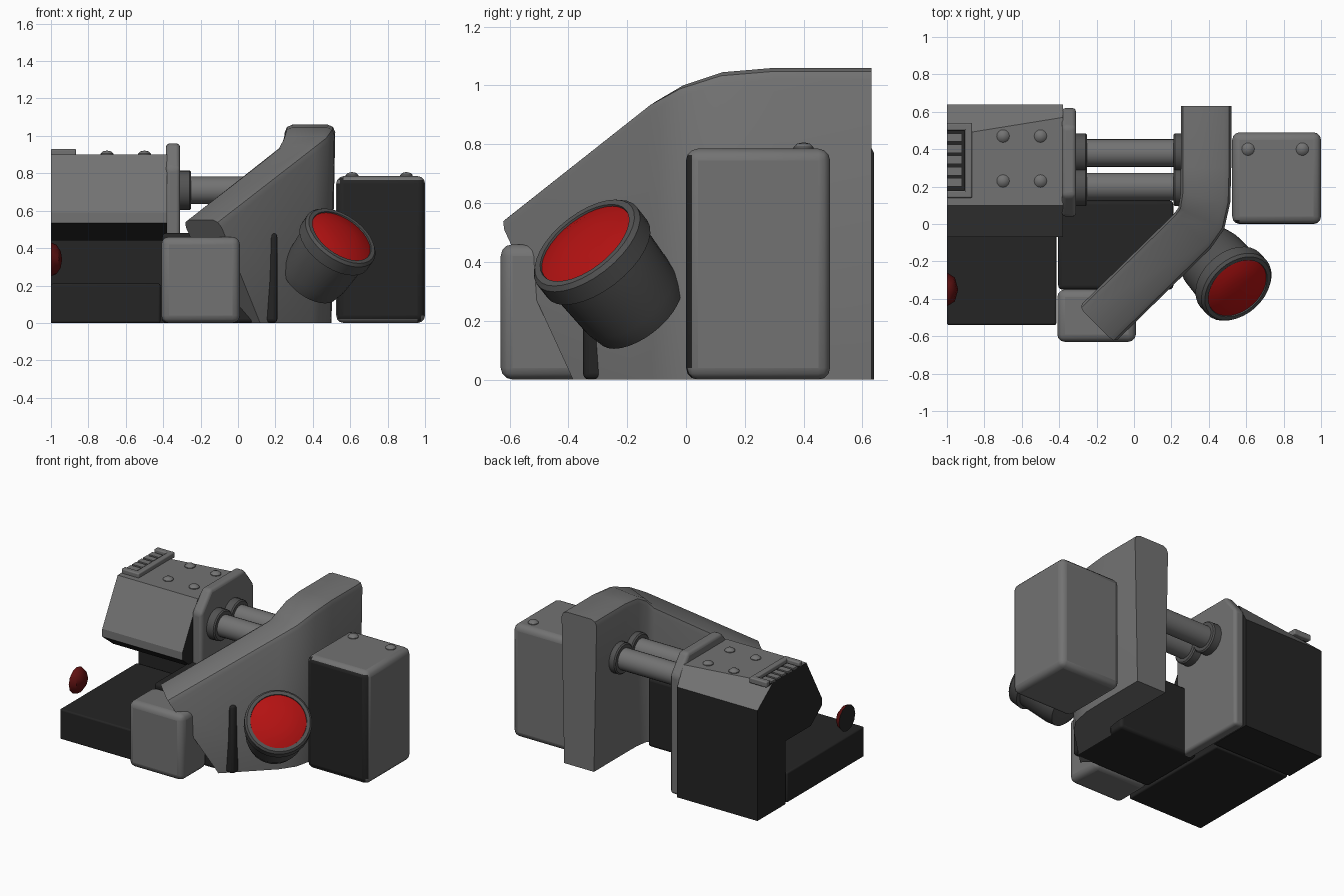
import bpy, bmesh
from math import sin, cos, pi, radians
from mathutils import Vector, Matrix

if "Cube" in bpy.data.objects:
    bpy.data.objects.remove(bpy.data.objects["Cube"])


def material(name, rgb):
    m = bpy.data.materials.new(name)
    m.use_nodes = True
    m.diffuse_color = (*rgb, 1)
    m.node_tree.nodes["Principled BSDF"].inputs["Base Color"].default_value = (*rgb, 1)
    return m


GREY = material("grey metal", (.17, .17, .17))
DARK = material("dark grey metal", (.085, .085, .085))
BLACK = material("black metal", (.018, .018, .018))
RED = material("red glass", (.45, .006, .006))
DEEP = material("dark red glass", (.12, .006, .006))


def finish(name, bm, mats, bevel=0, smooth=True, rule=None):
    """Turn a bmesh into an object; rule(face) picks the material slot."""
    bmesh.ops.recalc_face_normals(bm, faces=bm.faces[:])
    bm.normal_update()
    if rule:
        for f in bm.faces:
            f.material_index = int(rule(f))
    me = bpy.data.meshes.new(name)
    bm.to_mesh(me)
    bm.free()
    ob = bpy.data.objects.new(name, me)
    bpy.context.collection.objects.link(ob)
    for m in mats:
        me.materials.append(m)
    if bevel:
        mod = ob.modifiers.new("bevel", 'BEVEL')
        mod.width, mod.segments = bevel, 3
        mod.limit_method = 'ANGLE'
    if smooth:
        bpy.ops.object.select_all(action='DESELECT')
        ob.select_set(True)
        bpy.context.view_layer.objects.active = ob
        bpy.ops.object.shade_smooth_by_angle(angle=radians(35))
    return ob


def box(name, lo, hi, mats, bevel=0, rule=None):
    bm = bmesh.new()
    bmesh.ops.create_cube(bm, size=1)
    for v in bm.verts:
        v.co = [a + (b - a) * (c + .5) for a, b, c in zip(lo, hi, v.co)]
    return finish(name, bm, mats, bevel, bevel > 0, rule)


def skin(rings, closed_ends=True):
    """Bridge equal rings of points into a tube."""
    bm = bmesh.new()
    vs = [[bm.verts.new(p) for p in r] for r in rings]
    n = len(vs[0])
    for a, b in zip(vs, vs[1:]):
        for i in range(n):
            j = (i + 1) % n
            bm.faces.new((a[i], a[j], b[j], b[i]))
    if closed_ends:
        bm.faces.new(vs[0])
        bm.faces.new(vs[-1])
    return bm


def lathe(name, profile, centre, axis, mat, sides=32):
    """Spin (radius, height) points round an axis."""
    rings = [[(r * cos(2 * pi * k / sides), r * sin(2 * pi * k / sides), h)
              for k in range(sides)] for r, h in profile]
    bm = skin(rings, False)
    bmesh.ops.remove_doubles(bm, verts=bm.verts[:], dist=1e-5)
    turn = Vector(axis).to_track_quat('Z', 'Y').to_matrix().to_4x4()
    bm.transform(Matrix.Translation(centre) @ turn)
    return finish(name, bm, [mat])


def rod(name, start, axis, radius, length, mat):
    c = .008
    lathe(name, [(0, 0), (radius, 0), (radius, length - c), (radius - c, length), (0, length)],
          start, axis, mat, 24)


# Machine body: overhanging head on a rear column
section = [(.64, 0), (.64, .77), (.57, .9), (.1, .9), (-.07, .59), (-.07, .535),
           (.05, .44), (.33, .44), (.33, 0)]
left_end = [(y - (.1 if i == 2 else 0), z) for i, (y, z) in enumerate(section)]
body = skin([[(-1, y, z) for y, z in left_end], [(-.38, y, z) for y, z in section]])
finish("machine_body", body, [BLACK, GREY], smooth=False,
       rule=lambda f: f.normal.z > .1 or (f.normal.y < -.9 and f.calc_center_median().z > .5))

# Flange with cut top corners
plate = [(.04, 0), (.62, 0), (.62, .83), (.52, .96), (.15, .96), (.04, .83)]
finish("flange", skin([[(x, y, z) for y, z in plate] for x in (-.385, -.31)]), [GREY], .02)

# Twin rods with end collars
for side, y in (("front", .2), ("rear", .38)):
    rod(side + "_rod", (-.32, y, .71), (1, 0, 0), .074, .64, GREY)
    rod(side + "_body_collar", (-.32, y, .71), (1, 0, 0), .105, .07, DARK)
    rod(side + "_arm_collar", (.3, y, .71), (-1, 0, 0), .105, .09, DARK)

# Base plate and centre block
box("base_plate", (-1, -.54, 0), (-.415, .31, .21), [BLACK], .01)
box("centre_block", (-.405, -.35, 0), (.21, .125, .48), [BLACK], .02)

# Rounded boxes; the side box has a black front
box("foot_box", (-.41, -.63, 0), (.01, -.35, .46), [GREY], .04)
box("side_box", (.525, 0, 0), (1, .49, .785), [GREY, BLACK], .04,
    lambda f: f.normal.y < -.9)

# Bent arm: rounded section swept along stations of (x, y, angle, top height)
stations = [(.385, .63, 0, 1.06), (.385, .3, 0, 1.06), (.382, .14, 10, 1.045),
            (.36, .03, 25, 1), (.31, -.04, 42, .945), (-.2, -.54, 45, .55)]
rings = []
for k, (x, y, deg, top) in enumerate(stations):
    a = radians(deg)
    out, along = Vector((cos(a), -sin(a), 0)), Vector((-sin(a), -cos(a), 0))
    w = .135
    half = [(.115, 0), (w, top - .04), (w - .012, top - .012), (w - .04, top)]
    ring = []
    for off, z in half + [(-o, h) for o, h in reversed(half)]:
        back = .335 * (1 - z / top) if k == len(stations) - 1 else 0
        ring.append(Vector((x, y, z)) + out * off - along * back)
    rings.append(ring)
finish("bent_arm", skin(rings), [GREY])

# Angled lamp on the arm
centre, axis = (.555, -.345, .465), (.485, -.54, .685)
lathe("lamp_housing", [(0, -.37), (.12, -.37), (.17, -.345), (.185, -.28), (.195, -.09),
                       (.215, -.08), (.215, -.015), (.202, 0), (.18, 0), (.175, -.02)],
      centre, axis, DARK)
lathe("lamp_lens", [(.18, -.008), (.13, .012), (.07, .023), (0, .027)], centre, axis, RED)

# Half button at the open end
bm = bmesh.new()
bmesh.ops.create_uvsphere(bm, u_segments=8, v_segments=6, radius=1)
bm.transform(Matrix.Translation((-1, -.35, .34)) @ Matrix.Diagonal((.06, .09, .09, 1)))
cut = bmesh.ops.bisect_plane(bm, geom=bm.verts[:] + bm.edges[:] + bm.faces[:],
                             plane_co=(-1, 0, 0), plane_no=(1, 0, 0), clear_inner=True)
bmesh.ops.holes_fill(bm, edges=[e for e in bm.edges if e.is_boundary])
finish("half_button", bm, [DEEP, BLACK], rule=lambda f: f.normal.x < -.9)

# Framed vent on top of the body
box("vent_floor", (-1, .16, .897), (-.89, .52, .904), [BLACK])
box("vent_side_frame", (-.905, .14, .89), (-.865, .54, .93), [GREY], .008)
for name, y in (("front", .14), ("rear", .5)):
    box("vent_" + name + "_frame", (-1, y, .89), (-.88, y + .04, .93), [GREY], .008)
for k in range(5):
    y = .2 + k * .06
    box(f"vent_slat_{k + 1}", (-1, y, .9), (-.92, y + .045, .915), [GREY])

# Domed bolts
spots = [(x, y, .9) for x in (-.7, -.5) for y in (.23, .47)]
spots += [(x, .4, .785) for x in (.61, .9)]
for k, spot in enumerate(spots):
    lathe(f"bolt_{k + 1}", [(.034, -.01), (.034, .005), (.022, .017), (0, .022)],
          spot, (0, 0, 1), GREY, 16)
